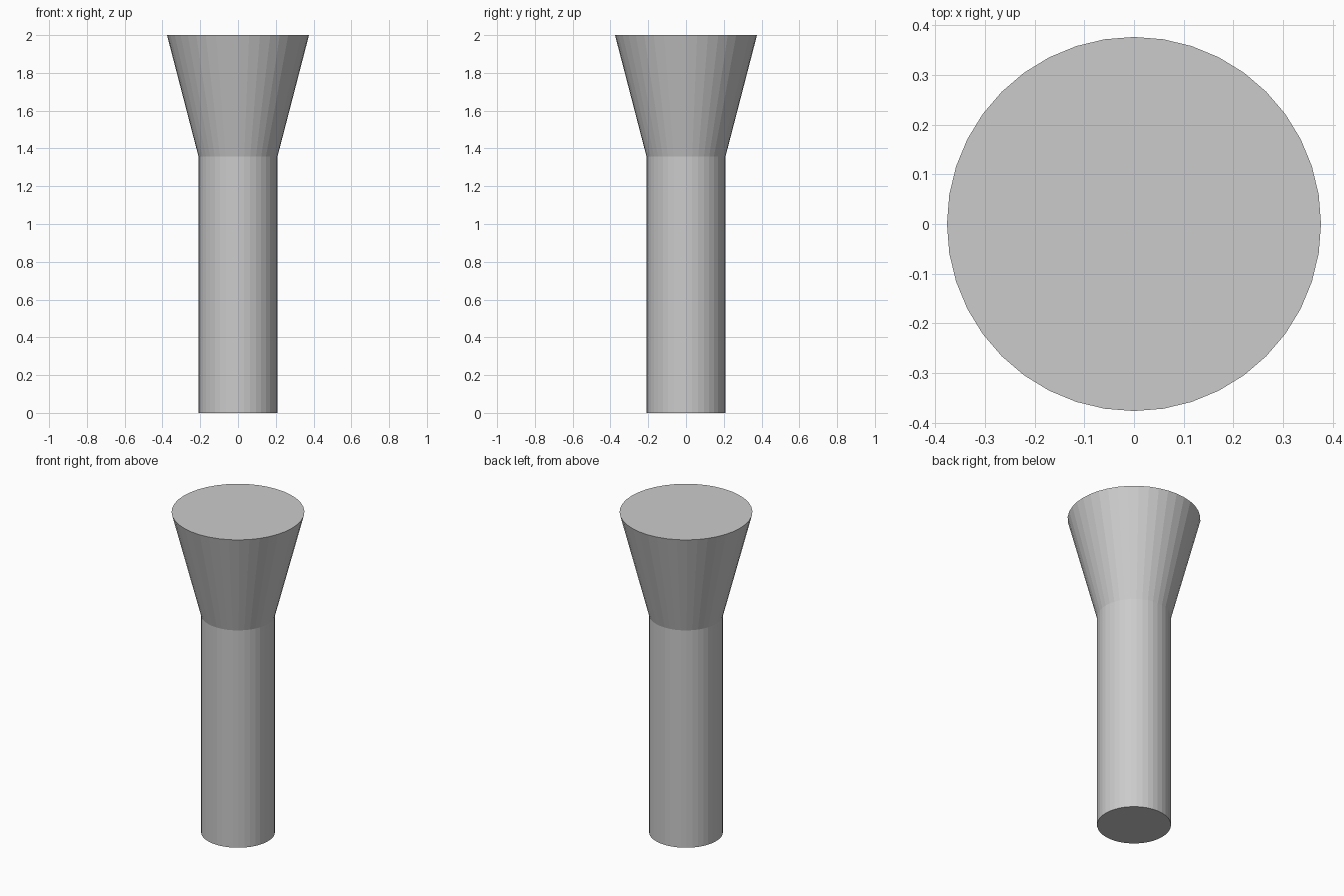
import bpy, bmesh
from math import cos, sin, tau

if "Cube" in bpy.data.objects:
    bpy.data.objects.remove(bpy.data.objects["Cube"])

SIDES = 40
# (radius, height): straight shaft, then flared head
PROFILE = [(0.209, 0.0), (0.209, 1.357), (0.376, 2.0)]

# Turned body: one closed solid with flat facets
bm = bmesh.new()
rings = [[bm.verts.new((r * cos(tau * i / SIDES), r * sin(tau * i / SIDES), z))
          for i in range(SIDES)] for r, z in PROFILE]
for low, high in zip(rings, rings[1:]):
    for i in range(SIDES):
        j = (i + 1) % SIDES
        bm.faces.new((low[i], low[j], high[j], high[i]))

# Flat end caps
bm.faces.new(rings[0][::-1])
bm.faces.new(rings[-1])

mesh = bpy.data.meshes.new("countersunk_pin")
bm.to_mesh(mesh)
bm.free()
pin = bpy.data.objects.new("countersunk_pin", mesh)
bpy.context.collection.objects.link(pin)
